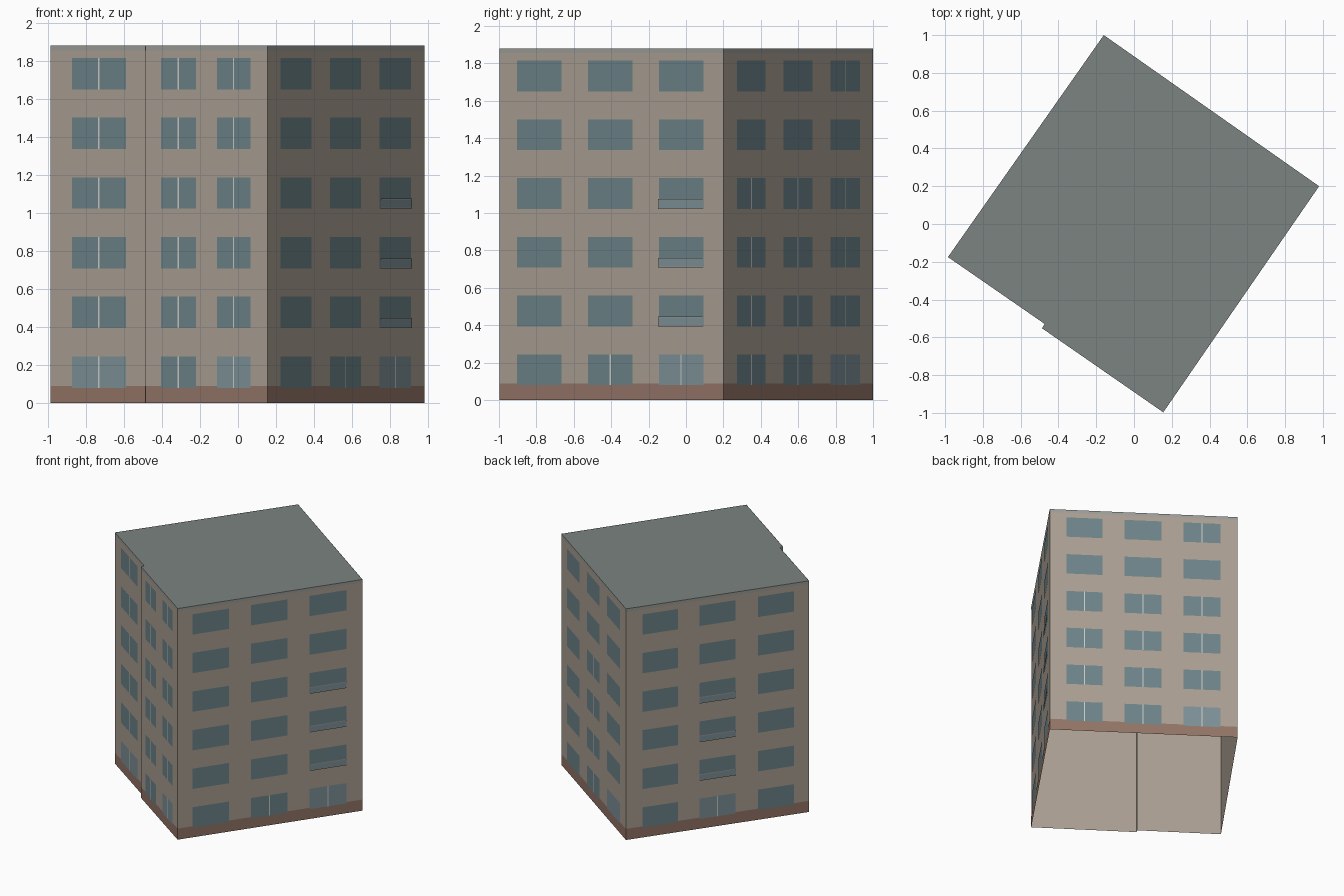
import bpy, bmesh
from mathutils import Vector

if "Cube" in bpy.data.objects:
    bpy.data.objects.remove(bpy.data.objects["Cube"])

TOP, FASCIA, PLINTH = 1.88, 1.855, 0.09
FLOOR, SILL, WIN_H = 0.314, 0.08, 0.165
EPS = 0.002
D, S1, S2 = Vector((-0.985, -0.175)), Vector((-0.473, -0.529)), Vector((-0.487, -0.552))
C, B, A = Vector((0.155, -0.997)), Vector((0.98, 0.2)), Vector((-0.16, 1.0))
OUTLINE = [D, S1, S2, C, B, A]


def material(name, r, g, b):
    m = bpy.data.materials.new(name)
    m.diffuse_color = (r, g, b, 1)
    m.use_nodes = True
    m.node_tree.nodes["Principled BSDF"].inputs["Base Color"].default_value = m.diffuse_color
    return m


WALL = material("beige_render", 0.40, 0.345, 0.285)
BRICK = material("brown_plinth", 0.29, 0.175, 0.135)
ROOF = material("grey_roof", 0.20, 0.23, 0.215)
TRIM = material("pale_grey_trim", 0.33, 0.33, 0.31)
GLASS = material("blue_glass", 0.15, 0.225, 0.25)
DOOR = material("light_glass", 0.20, 0.28, 0.31)
FRAME = material("white_frame", 0.60, 0.60, 0.57)


def finish(name, bm, mat):
    me = bpy.data.meshes.new(name)
    bm.to_mesh(me)
    bm.free()
    me.materials.append(mat)
    ob = bpy.data.objects.new(name, me)
    bpy.context.collection.objects.link(ob)
    return ob


def band(name, z0, z1, off, mat):
    """Vertical skin around the outline, pushed outward by off."""
    bm = bmesh.new()
    n = len(OUTLINE)
    for i in range(n):
        p, q = OUTLINE[i], OUTLINE[(i + 1) % n]
        d = (q - p).normalized()
        o = Vector((d.y, -d.x)) * off
        bm.faces.new([bm.verts.new((*(v + o), z)) for v, z in
                      ((p, z0), (q, z0), (q, z1), (p, z1))])
    return finish(name, bm, mat)


def panel(bm, p, q, u0, u1, z0, z1, off):
    """Flat rectangle on wall p-q, u as a fraction of its length."""
    d = (q - p).normalized()
    o = Vector((d.y, -d.x)) * off
    a, b = p.lerp(q, u0) + o, p.lerp(q, u1) + o
    bm.faces.new([bm.verts.new((*v, z)) for v, z in
                  ((a, z0), (b, z0), (b, z1), (a, z1))])


# Shell, open underneath
band("walls", 0, TOP, 0, WALL)
band("plinth", 0, PLINTH, EPS / 2, BRICK)
band("roof_edge", FASCIA, TOP, EPS / 2, TRIM)
bm = bmesh.new()
bm.faces.new([bm.verts.new((*v, TOP)) for v in OUTLINE])
finish("roof", bm, ROOF)

# Each wall: ends, bays, (bay, floor) with mullions, balcony bay, door bay
ALL = range(6)
FACADES = {
    "front_left": (D, S1, [(0.22, 0.775)], {(0, f) for f in ALL}, None, 0),
    "front_right": (S2, C, [(0.13, 0.415), (0.587, 0.863)],
                    {(b, f) for b in (0, 1) for f in ALL}, None, 1),
    "right": (C, B, [(0.08, 0.277), (0.397, 0.595), (0.713, 0.912)],
              {(1, 0), (2, 0)}, 2, 2),
    "back": (B, A, [(0.088, 0.28), (0.398, 0.595), (0.713, 0.91)],
             {(b, f) for b in (0, 1, 2) for f in range(4)} | {(2, 5)}, None, 2),
    "left": (A, D, [(0.09, 0.283), (0.40, 0.598), (0.722, 0.918)],
             {(1, 0)}, 1, 1),
}

for side, (p, q, bays, split, balcony, door) in FACADES.items():
    win, drs, bars, rail_glass, rails = (bmesh.new() for _ in range(5))
    half = 0.004 / (q - p).length
    for b, (u0, u1) in enumerate(bays):
        mid = (u0 + u1) / 2
        for f in ALL:
            z = SILL + f * FLOOR
            target = drs if (b == door and f == 0) else win
            panel(target, p, q, u0, u1, z, z + WIN_H, EPS)
            if (b, f) in split:
                panel(bars, p, q, mid - half, mid + half, z, z + WIN_H, EPS * 1.5)
            # Shallow glass balcony guard with a top and bottom rail
            if b == balcony and f in (1, 2, 3):
                panel(rail_glass, p, q, u0, u1, z, z + 0.047, 0.008)
                for r in (z, z + 0.047):
                    panel(rails, p, q, u0, u1, r, r + 0.006, 0.010)
    finish(side + "_windows", win, GLASS)
    finish(side + "_door", drs, DOOR)
    for name, m, mat in (("_mullions", bars, FRAME), ("_balcony_glass", rail_glass, DOOR),
                         ("_balcony_rails", rails, TRIM)):
        if m.faces:
            finish(side + name, m, mat)
        else:
            m.free()
